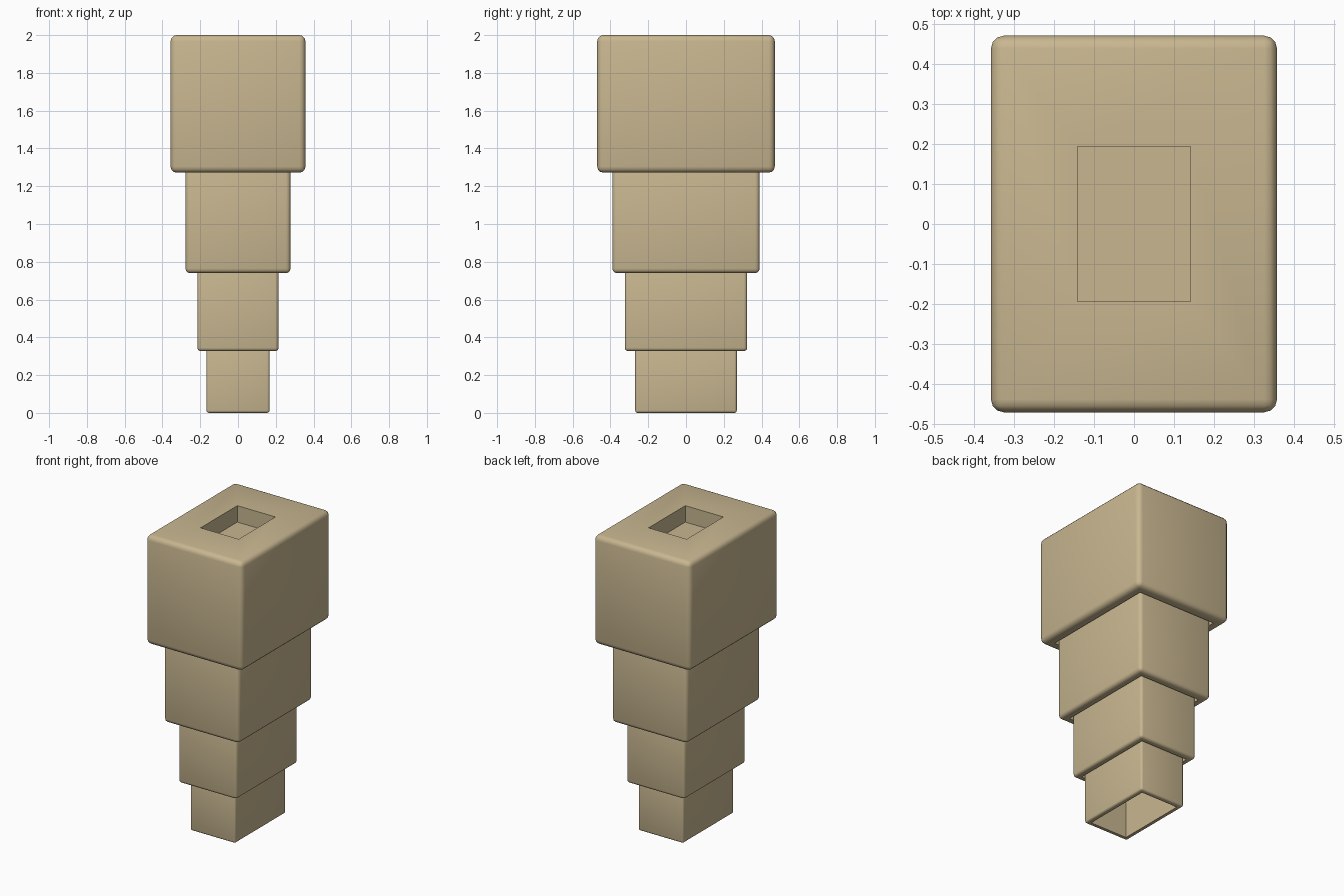
import bpy, bmesh
from mathutils import Vector

if "Cube" in bpy.data.objects:
    bpy.data.objects.remove(bpy.data.objects["Cube"])

tan = bpy.data.materials.new("tan")
tan.diffuse_color = (0.58, 0.47, 0.28, 1)
tan.use_nodes = True
tan.node_tree.nodes["Principled BSDF"].inputs["Base Color"].default_value = tan.diffuse_color


def pocket(bm, face, hx, hy, depth_z):
    """Inset a horizontal face to a centred hx, hy rectangle and sink it to depth_z."""
    def place(verts, z):
        for v in verts:
            v.co = Vector((hx if v.co.x > 0 else -hx, hy if v.co.y > 0 else -hy, z))
    rim_z = face.calc_center_median().z
    bmesh.ops.inset_individual(bm, faces=[face], thickness=0.01)
    place(face.verts, rim_z)
    new = bmesh.ops.extrude_discrete_faces(bm, faces=[face])["faces"][0]
    place(new.verts, depth_z)


def tier(name, hx, hy, z0, z1, bevel, wall, cavity, recess=None):
    """Rounded box, hollow from below, with an optional recess in the top."""
    bm = bmesh.new()
    bmesh.ops.create_cube(bm, size=2)
    for v in bm.verts:
        v.co = Vector((v.co.x * hx, v.co.y * hy, z1 if v.co.z > 0 else z0))
    bmesh.ops.bevel(bm, geom=bm.edges[:], offset=bevel, segments=3,
                    profile=0.5, affect='EDGES')
    bm.normal_update()
    bottom = min(bm.faces, key=lambda f: f.calc_center_median().z)
    top = max(bm.faces, key=lambda f: f.calc_center_median().z)
    pocket(bm, bottom, hx - wall, hy - wall, z0 + cavity)
    if recess:
        pocket(bm, top, recess[0], recess[1], z1 - recess[2])
    bmesh.ops.recalc_face_normals(bm, faces=bm.faces[:])
    mesh = bpy.data.meshes.new(name)
    bm.to_mesh(mesh)
    bm.free()
    mesh.materials.append(tan)
    ob = bpy.data.objects.new(name, mesh)
    bpy.context.collection.objects.link(ob)
    bpy.ops.object.select_all(action='DESELECT')
    ob.select_set(True)
    bpy.context.view_layer.objects.active = ob
    bpy.ops.object.shade_smooth_by_angle(angle=0.7)


# Nested sleeves, each one tucked slightly into the one above
tier("top_block", 0.357, 0.47, 1.272, 2.0, 0.032, 0.068, 0.10, (0.141, 0.194, 0.11))
tier("upper_sleeve", 0.278, 0.39, 0.74, 1.33, 0.024, 0.052, 0.08)
tier("middle_sleeve", 0.215, 0.324, 0.327, 0.79, 0.018, 0.040, 0.07)
tier("lower_sleeve", 0.167, 0.269, 0.0, 0.37, 0.013, 0.030, 0.31)
